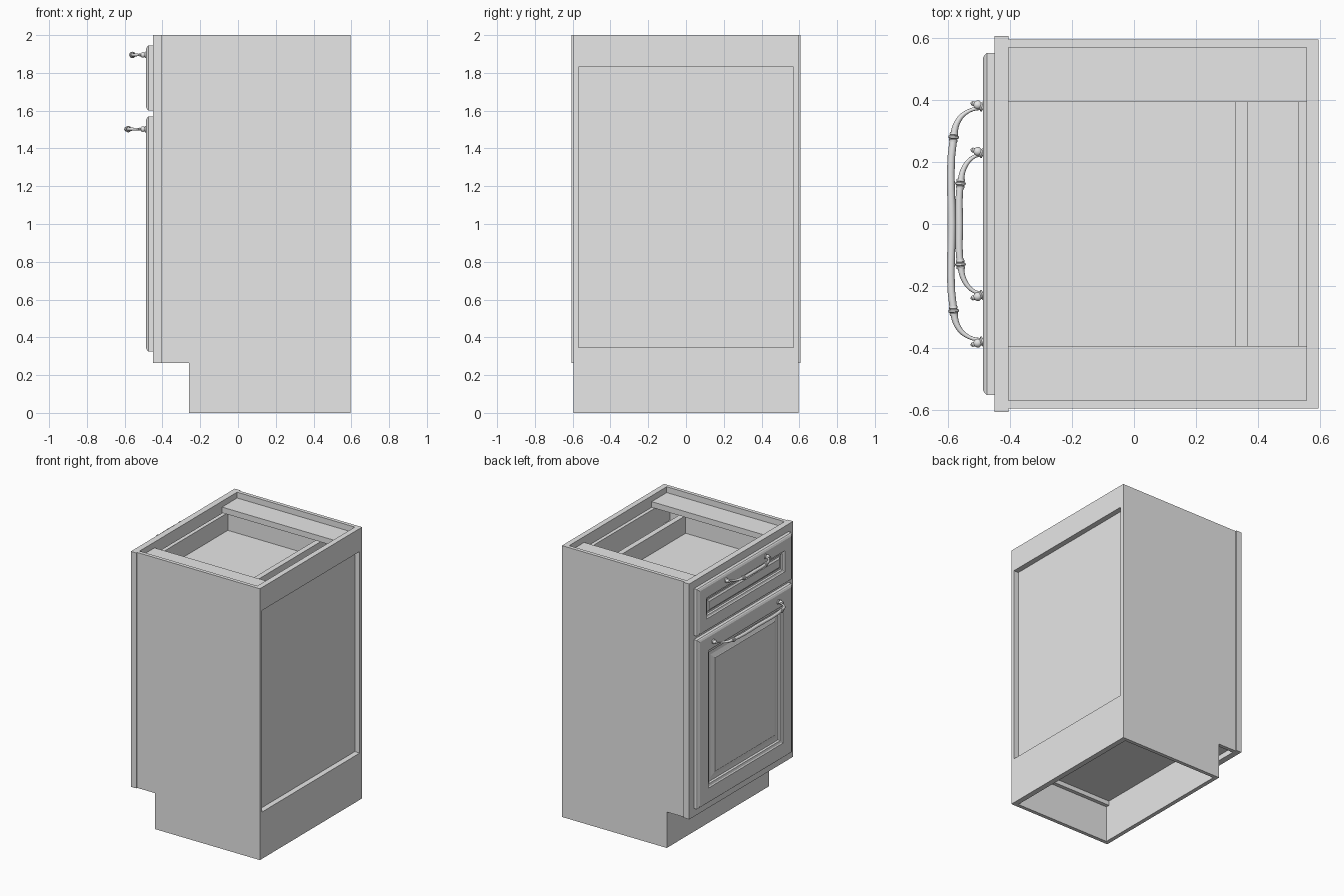
import bpy, bmesh, math
from mathutils import Vector, Matrix

cube = bpy.data.objects.get("Cube")
if cube:
    bpy.data.objects.remove(cube, do_unlink=True)

grey = bpy.data.materials.new("light_grey")
grey.use_nodes = True
grey.diffuse_color = (0.8, 0.8, 0.8, 1)
grey.node_tree.nodes["Principled BSDF"].inputs["Base Color"].default_value = (0.8, 0.8, 0.8, 1)


def finish(name, bm):
    bmesh.ops.recalc_face_normals(bm, faces=bm.faces)
    mesh = bpy.data.meshes.new(name)
    bm.to_mesh(mesh)
    bm.free()
    mesh.materials.append(grey)
    ob = bpy.data.objects.new(name, mesh)
    bpy.context.collection.objects.link(ob)
    return ob


def box(name, x, y, z):
    """Box from (min, max) pairs on each axis."""
    bm = bmesh.new()
    bmesh.ops.create_cube(bm, size=1)
    for v in bm.verts:
        v.co = [pair[0] if c < 0 else pair[1] for c, pair in zip(v.co, (x, y, z))]
    return finish(name, bm)


def smooth(ob, angle=40):
    bpy.ops.object.select_all(action='DESELECT')
    ob.select_set(True)
    bpy.context.view_layer.objects.active = ob
    bpy.ops.object.shade_smooth_by_angle(angle=math.radians(angle))


# Main levels of the carcass
FRONT, FRAME_BACK, BACK = -0.45, -0.405, 0.595
TOE_X, TOE_Z, TOP = -0.26, 0.265, 2.0
OUT, INN = 0.595, 0.568
RAIL_X = 0.555

# Side panels with a toe notch, and the parts repeated on both sides
side_profile = [(TOE_X, 0), (BACK, 0), (BACK, TOP), (FRAME_BACK, TOP),
                (FRAME_BACK, TOE_Z), (TOE_X, TOE_Z)]
for s, tag in ((1, "left"), (-1, "right")):
    bm = bmesh.new()
    face = bm.faces.new([bm.verts.new((x, s * INN, z)) for x, z in side_profile])
    ext = bmesh.ops.extrude_face_region(bm, geom=[face])
    moved = [g for g in ext["geom"] if isinstance(g, bmesh.types.BMVert)]
    bmesh.ops.translate(bm, verts=moved, vec=(0, s * (OUT - INN), 0))
    finish("side_panel_" + tag, bm)

    def span(a, b):
        return tuple(sorted((s * a, s * b)))

    box("top_stretcher_" + tag, (FRAME_BACK, RAIL_X), span(0.393, INN), (1.915, 1.957))
    box("frame_stile_" + tag, (FRONT, FRAME_BACK), span(0.525, 0.605), (TOE_Z, TOP))
    box("floor_cleat_" + tag, (TOE_X, RAIL_X), span(0.54, INN), (0.272, 0.305))
    box("drawer_side_" + tag, (FRAME_BACK, 0.365), span(0.46, 0.5), (1.68, 1.89))
    box("drawer_slide_" + tag, (FRAME_BACK, 0.53), span(0.5, INN), (1.72, 1.76))

# Face frame rails
for name, z in (("top", (1.91, TOP)), ("middle", (1.53, 1.64)), ("bottom", (TOE_Z, 0.345))):
    box("frame_rail_" + name, (FRONT, FRAME_BACK), (-0.525, 0.525), z)

# Floor, toe board and back
box("floor", (FRAME_BACK, RAIL_X), (-INN, INN), (0.305, 0.345))
box("toe_board", (TOE_X, TOE_X + 0.03), (-INN, INN), (0, 0.305))
box("back_rail_top", (RAIL_X, BACK), (-INN, INN), (1.83, TOP))
box("back_rail_bottom", (RAIL_X, BACK), (-INN, INN), (0, 0.345))
box("back_panel", (0.53, RAIL_X), (-INN, INN), (0.345, 1.915))

# Drawer box
box("drawer_back", (0.325, 0.365), (-0.46, 0.46), (1.68, 1.89))
box("drawer_box_front", (FRONT, FRAME_BACK), (-0.5, 0.5), (1.68, 1.89))
box("drawer_bottom", (FRAME_BACK, 0.325), (-0.46, 0.46), (1.735, 1.76))


def moulded_front(name, z0, z1, rings):
    """Panel built from nested rectangles, each an (inset, thickness) step."""
    bm = bmesh.new()
    loops = []
    for inset, t in rings:
        y, lo, hi = 0.551 - inset, z0 + inset, z1 - inset
        loops.append([bm.verts.new((FRONT - t, a, b))
                      for a, b in ((-y, lo), (y, lo), (y, hi), (-y, hi))])
    for a, b in zip(loops, loops[1:]):
        for i in range(4):
            j = (i + 1) % 4
            bm.faces.new((a[i], a[j], b[j], b[i]))
    bm.faces.new(loops[0])
    bm.faces.new(loops[-1])
    return finish(name, bm)


edge = [(0, 0), (0, 0.024), (0.006, 0.031), (0.018, 0.037)]
moulded_front("door", 0.325, 1.57, edge + [
    (0.115, 0.037), (0.122, 0.031), (0.138, 0.027), (0.145, 0.016),
    (0.17, 0.016), (0.2, 0.027), (0.204, 0.03)])
moulded_front("drawer_front", 1.6, 1.945, edge + [
    (0.095, 0.037), (0.1, 0.031), (0.112, 0.027), (0.117, 0.016),
    (0.13, 0.016), (0.142, 0.025)])


def lathe(name, profile, origin, axis, segments=16):
    """Turned part: (radius, distance) profile spun about an axis."""
    bm = bmesh.new()
    verts = [bm.verts.new((r, 0, h)) for r, h in profile]
    edges = [bm.edges.new(pair) for pair in zip(verts, verts[1:])]
    bmesh.ops.spin(bm, geom=verts + edges, cent=(0, 0, 0), axis=(0, 0, 1),
                   angle=math.tau, steps=segments)
    bmesh.ops.remove_doubles(bm, verts=bm.verts, dist=0.0003)
    turn = Vector((0, 0, 1)).rotation_difference(Vector(axis)).to_matrix().to_4x4()
    bm.transform(Matrix.Translation(origin) @ turn)
    smooth(finish(name, bm))


def pull(name, z, half):
    """Bowed bar pull; half lists (x, y, radius) from foot to centre."""
    points = half + [(x, -y, r) for x, y, r in reversed(half[:-1])]
    curve = bpy.data.curves.new(name, 'CURVE')
    curve.dimensions = '3D'
    curve.bevel_depth = 1
    curve.bevel_resolution = 3
    curve.resolution_u = 5
    curve.use_fill_caps = True
    spline = curve.splines.new('BEZIER')
    spline.bezier_points.add(len(points) - 1)
    for p, (x, y, r) in zip(spline.bezier_points, points):
        p.co = (x, y, z)
        p.radius = r
        p.handle_left_type = p.handle_right_type = 'AUTO'
    curve.materials.append(grey)
    ob = bpy.data.objects.new(name, curve)
    bpy.context.collection.objects.link(ob)
    bpy.ops.object.select_all(action='DESELECT')
    ob.select_set(True)
    bpy.context.view_layer.objects.active = ob
    bpy.ops.object.convert(target='MESH')
    smooth(bpy.context.object, 60)

    foot_y, (ring_x, ring_y, _) = half[0][1], half[-2]
    for s, tag in ((1, "left"), (-1, "right")):
        # Turned foot with a small finial leaning outwards
        lathe(name + "_foot_" + tag,
              [(0, 0), (0.017, 0), (0.017, 0.005), (0.011, 0.01), (0.015, 0.018),
               (0.013, 0.026), (0.007, 0.032), (0.008, 0.038), (0, 0.044)],
              (-0.485, s * (foot_y + 0.003), z), (-1, s * 0.3, 0))
        # Beaded collar on the bar
        lathe(name + "_collar_" + tag,
              [(0, -0.015), (0.013, -0.015), (0.014, -0.008), (0.012, -0.006),
               (0.017, -0.003), (0.017, 0.003), (0.012, 0.006), (0.014, 0.008),
               (0.013, 0.015), (0, 0.015)],
              (ring_x, s * ring_y, z), (0.08 * s, 1, 0))


pull("drawer_pull", 1.895, [(-0.485, 0.225, 0.006), (-0.515, 0.217, 0.006),
                            (-0.545, 0.185, 0.008), (-0.559, 0.13, 0.011),
                            (-0.563, 0, 0.0125)])
pull("door_pull", 1.502, [(-0.485, 0.375, 0.006), (-0.53, 0.365, 0.006),
                          (-0.565, 0.335, 0.009), (-0.581, 0.28, 0.012),
                          (-0.587, 0, 0.013)])
